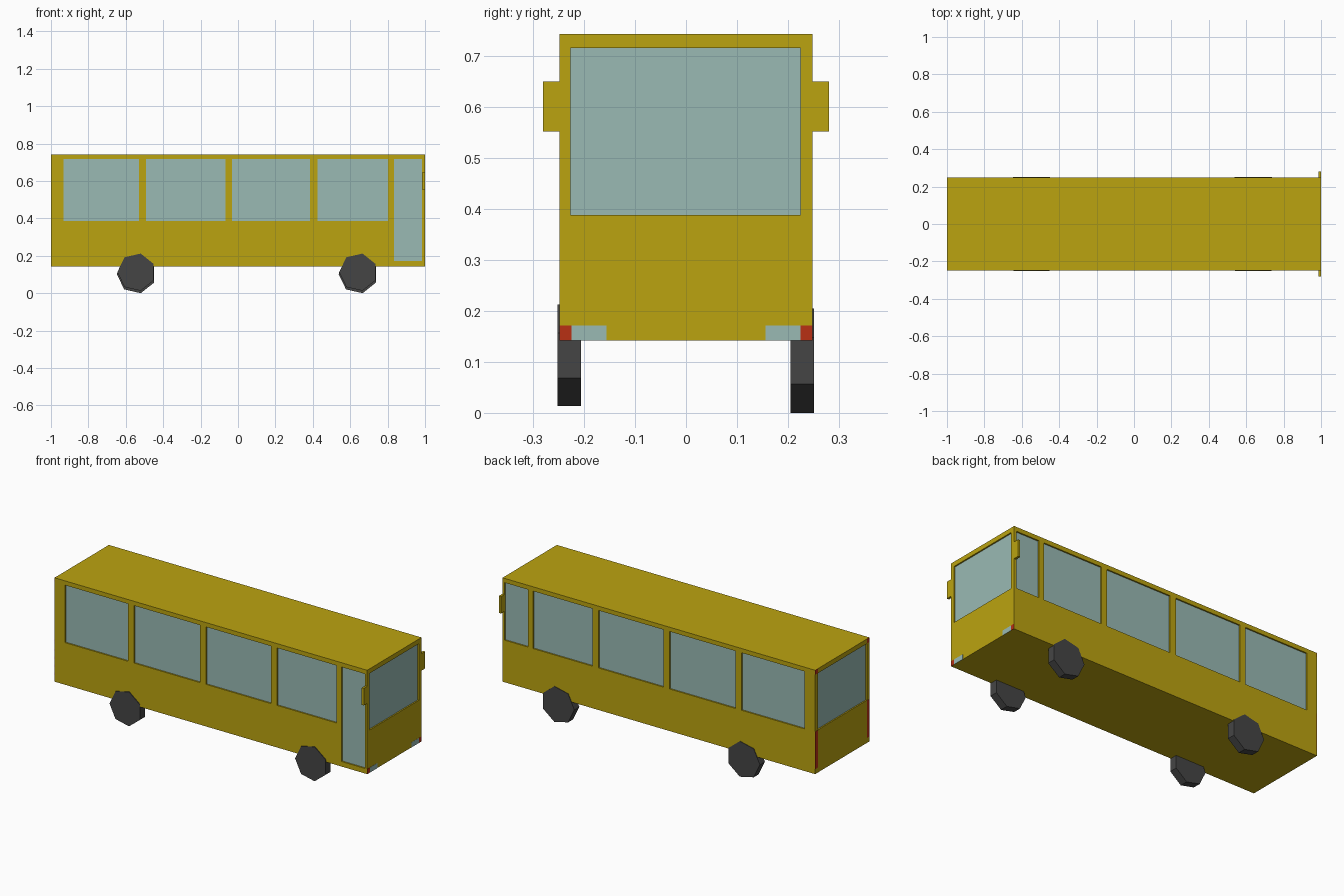
import bpy
import bmesh
from math import cos, sin, pi
from mathutils import Vector

if "Cube" in bpy.data.objects:
    bpy.data.objects.remove(bpy.data.objects["Cube"])

XB, YB, Z0, Z1 = 0.999, 0.248, 0.142, 0.742   # body half length, half width, floor, roof
DEPTH, SHEET = 0.008, 0.002                   # window recess and glass thickness


def material(name, rgb):
    m = bpy.data.materials.new(name)
    m.diffuse_color = (*rgb, 1)
    m.use_nodes = True
    m.node_tree.nodes["Principled BSDF"].inputs["Base Color"].default_value = m.diffuse_color
    return m


YELLOW = material("yellow_paint", (0.50, 0.37, 0.005))
GLASS = material("pale_glass", (0.32, 0.49, 0.455))
RED = material("red_light", (0.48, 0.03, 0.007))
RUBBER = material("rubber", (0.06, 0.06, 0.06))


def finish(bm, name, mat):
    bmesh.ops.recalc_face_normals(bm, faces=bm.faces)
    me = bpy.data.meshes.new(name)
    bm.to_mesh(me)
    bm.free()
    me.materials.append(mat)
    ob = bpy.data.objects.new(name, me)
    bpy.context.collection.objects.link(ob)
    return ob


def add_box(bm, lo, hi):
    lo, hi = Vector(lo), Vector(hi)
    verts = bmesh.ops.create_cube(bm, size=1)["verts"]
    for v in verts:
        v.co = Vector(((lo[i] + hi[i]) / 2 + v.co[i] * (hi[i] - lo[i]) for i in range(3)))


def box(name, lo, hi, mat):
    bm = bmesh.new()
    add_box(bm, lo, hi)
    return finish(bm, name, mat)


def panel(axis, side, a0, a1, z0, z1, inner, outer):
    """Box corners for a panel on a wall; inner and outer are depths below the wall."""
    wall = XB if axis == "x" else YB
    d0, d1 = sorted((side * (wall - inner), side * (wall - outer)))
    if axis == "x":
        return (d0, a0, z0), (d1, a1, z1)
    return (a0, d0, z0), (a1, d1, z1)


# Window openings: name, wall axis, side, horizontal range, vertical range
openings = []
for side, label in ((-1, "front"), (1, "back")):
    for i, (a, b) in enumerate(((-0.932, -0.528), (-0.491, -0.068), (-0.031, 0.386), (0.424, 0.803))):
        openings.append((f"{label}_window_{i + 1}", "y", side, a, b, 0.385, 0.717))
openings += [
    ("door_glass", "y", -1, 0.835, 0.985, 0.171, 0.717),
    ("driver_window", "y", 1, 0.835, 0.985, 0.385, 0.717),
    ("windscreen", "x", 1, -0.226, 0.224, 0.388, 0.715),
    ("rear_window", "x", -1, -0.224, 0.224, 0.388, 0.715),
]

# Body shell with recessed openings
body = box("body", (-XB, -YB, Z0), (XB, YB, Z1), YELLOW)
bm = bmesh.new()
for name, *spec in openings:
    add_box(bm, *panel(*spec, DEPTH + SHEET, -0.02))
    box(name, *panel(*spec, DEPTH + SHEET, DEPTH), GLASS)
cutter = finish(bm, "window_cutter", YELLOW)
cutter.hide_render = True
mod = body.modifiers.new("openings", "BOOLEAN")
mod.operation = "DIFFERENCE"
mod.solver = "EXACT"
mod.object = cutter
bpy.context.view_layer.objects.active = body
bpy.ops.object.modifier_apply(modifier=mod.name)
bpy.data.objects.remove(cutter)

# Lamps and mirrors, repeated on both sides
for s, label in ((-1, "near"), (1, "far")):
    def span(p, q):
        return sorted((s * p, s * q))
    for name, end, (a, b), z0, z1, mat in (
        ("headlight", 1, span(0.156, 0.224), Z0, 0.171, GLASS),
        ("indicator", 1, span(0.224, YB), Z0, 0.171, RED),
        ("tail_light", -1, span(0.224, YB), 0.171, 0.387, RED),
        ("top_marker", -1, span(0.224, YB), 0.717, Z1, RED),
    ):
        box(f"{label}_{name}", *panel("x", end, a, b, z0, z1, 0.002, -0.001), mat)
    a, b = span(YB - 0.001, 0.280)
    box(f"{label}_mirror", (0.986, a, 0.551), (1.0, b, 0.649), YELLOW)


# Seven-sided wheels
def wheel(name, x, z, r, y0, y1):
    bm = bmesh.new()
    ring = [bm.verts.new((x + r * cos(pi + 2 * pi * i / 7), y0, z + r * sin(pi + 2 * pi * i / 7)))
            for i in range(7)]
    cap = bm.faces.new(ring)
    ext = bmesh.ops.extrude_face_region(bm, geom=[cap], use_keep_orig=True)["geom"]
    moved = [g for g in ext if isinstance(g, bmesh.types.BMVert)]
    bmesh.ops.translate(bm, verts=moved, vec=(0, y1 - y0, 0))
    finish(bm, name, RUBBER)


for x, label in ((-0.543, "rear"), (0.643, "front")):
    wheel(f"{label}_wheel_near", x, 0.1125, 0.102, -0.252, -0.206)
    wheel(f"{label}_wheel_far", x, 0.1025, 0.105, 0.205, 0.251)
